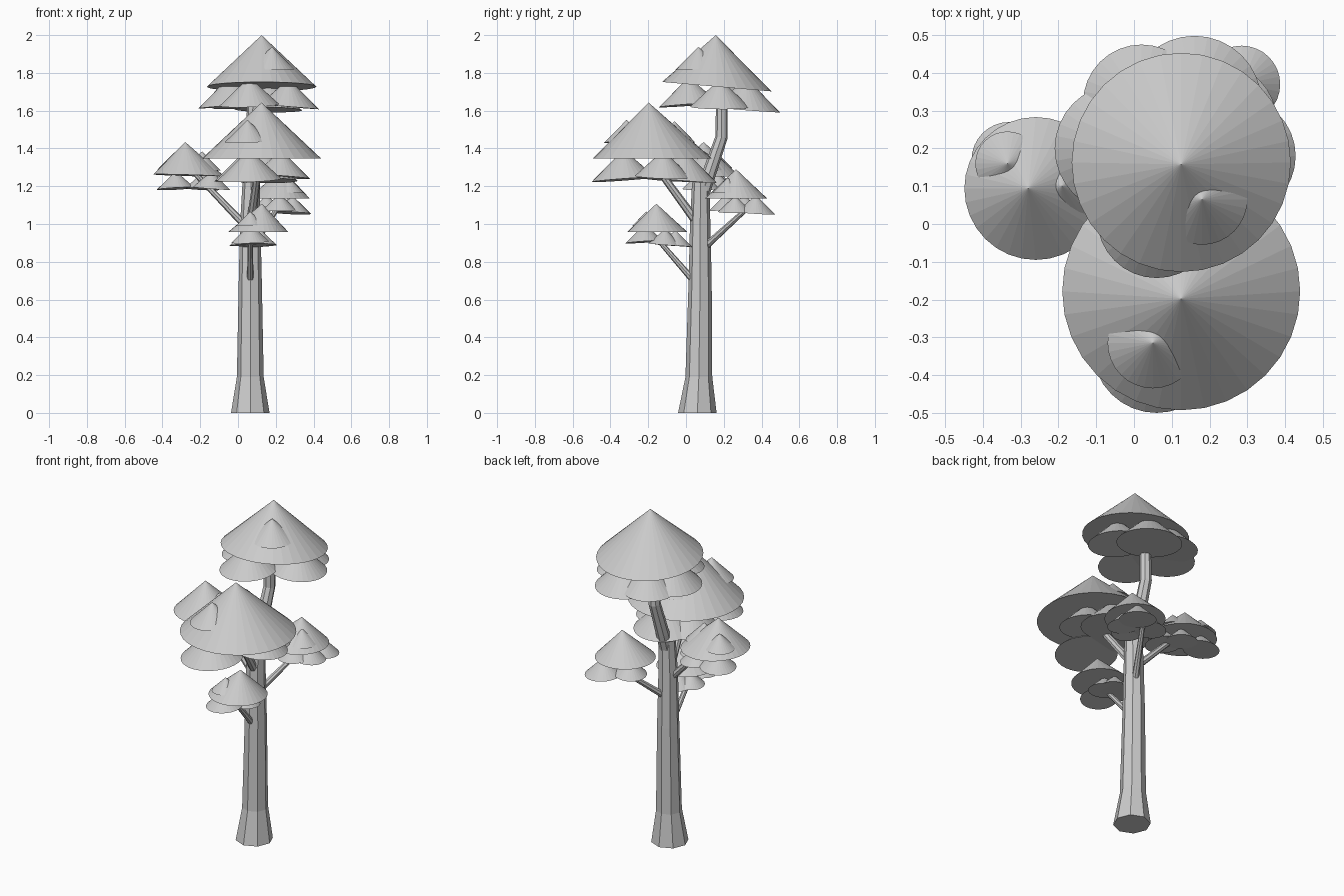
import bpy, bmesh, math
from mathutils import Vector

if "Cube" in bpy.data.objects:
    bpy.data.objects.remove(bpy.data.objects["Cube"])


def finish(bm, name):
    bmesh.ops.recalc_face_normals(bm, faces=bm.faces)
    me = bpy.data.meshes.new(name)
    bm.to_mesh(me)
    bm.free()
    ob = bpy.data.objects.new(name, me)
    bpy.context.collection.objects.link(ob)
    return ob


def tube(name, stations, n=8, horizontal=False):
    """Capped tube through (x, y, z, radius) stations."""
    bm = bmesh.new()
    pts = [Vector(s[:3]) for s in stations]
    rings = []
    for i, s in enumerate(stations):
        d = pts[min(i + 1, len(pts) - 1)] - pts[max(i - 1, 0)]
        q = Vector((0, 0, 1)).rotation_difference(Vector((0, 0, 1)) if horizontal else d)
        rings.append([bm.verts.new(pts[i] + q @ Vector((
            s[3] * math.cos(math.tau * k / n), s[3] * math.sin(math.tau * k / n), 0)))
            for k in range(n)])
    for a, b in zip(rings, rings[1:]):
        for k in range(n):
            bm.faces.new((a[k], a[(k + 1) % n], b[(k + 1) % n], b[k]))
    bm.faces.new(rings[0])
    bm.faces.new(rings[-1])
    return finish(bm, name)


def add_cone(bm, x, y, z, r, tilt=(0, 0), apex=(0, 0), n=32):
    """Foliage cone with a gently tilted, closed base."""
    rim = []
    for k in range(n):
        u, v = r * math.cos(math.tau * k / n), r * math.sin(math.tau * k / n)
        rim.append(bm.verts.new((x + u, y + v, z + u * tilt[0] + v * tilt[1])))
    tip = bm.verts.new((x + apex[0], y + apex[1], z + 0.94 * r))
    for k in range(n):
        bm.faces.new((rim[k], rim[(k + 1) % n], tip))
    bm.faces.new(rim)


def foliage(name, main, tilt, apex, small):
    """One main cone, with small cones tilting outwards around it."""
    bm = bmesh.new()
    add_cone(bm, *main, tilt, apex)
    for x, y, z, r in small:
        d = Vector((x - main[0], y - main[1])).normalized() * -0.08
        add_cone(bm, x, y, z, r, d)
    return finish(bm, name)


# Trunk and its bent upper stem
tube("trunk", [(.065, .06, 0, .102), (.065, .068, .19, .071), (.065, .075, .7, .061),
               (.065, .075, 1.0, .054), (.07, .078, 1.22, .046)], horizontal=True)
tube("upper_stem", [(.07, .085, 1.15, .037), (.07, .12, 1.26, .037),
                    (.075, .188, 1.46, .033), (.08, .19, 1.7, .03)])

# Branches
tube("lower_front_branch", [(.065, .04, .7, .018), (.065, -.16, .93, .012)])
tube("back_right_branch", [(.07, .09, .87, .02), (.2, .31, 1.07, .013)])
tube("left_branch", [(.05, .07, .98, .021), (-.23, .1, 1.27, .014)])
tube("upper_front_branch", [(.07, .05, 1.02, .024), (.11, -.17, 1.32, .018)])

# Foliage clusters
foliage("top_foliage", (.125, .163, 1.727, .29), (0, -.086), (0, -.005), [
    (.18, .065, 1.825, .12), (.02, .32, 1.62, .155), (.16, .32, 1.605, .178),
    (-.04, .2, 1.625, .17), (.27, .18, 1.62, .158), (.06, .015, 1.63, .158)])
foliage("upper_front_foliage", (.125, -.178, 1.347, .315), (0, 0), (0, -.02), [
    (.05, -.315, 1.438, .12), (.1, -.06, 1.44, .11), (.06, -.33, 1.235, .17),
    (.14, -.01, 1.23, .175), (.23, -.12, 1.25, .15), (.03, -.08, 1.235, .155)])
foliage("left_foliage", (-.26, .094, 1.257, .189), (-.03, -.02), (-.02, 0), [
    (-.335, .16, 1.3, .085), (-.19, .1, 1.29, .1), (-.33, .17, 1.187, .1),
    (-.14, .08, 1.187, .1), (-.19, .17, 1.185, .09)])
foliage("back_right_foliage", (.215, .265, 1.135, .165), (0, 0), (.02, 0), [
    (.27, .22, 1.17, .08), (.285, .37, 1.058, .102), (.22, .21, 1.075, .09),
    (.29, .26, 1.065, .09), (.15, .31, 1.07, .09)])
foliage("lower_front_foliage", (.107, -.152, .957, .16), (0, 0), (.02, -.005), [
    (.065, -.21, .995, .075), (.065, -.22, .905, .1), (.09, -.055, .885, .088),
    (.115, -.11, .89, .09), (.03, -.09, .89, .075)])
